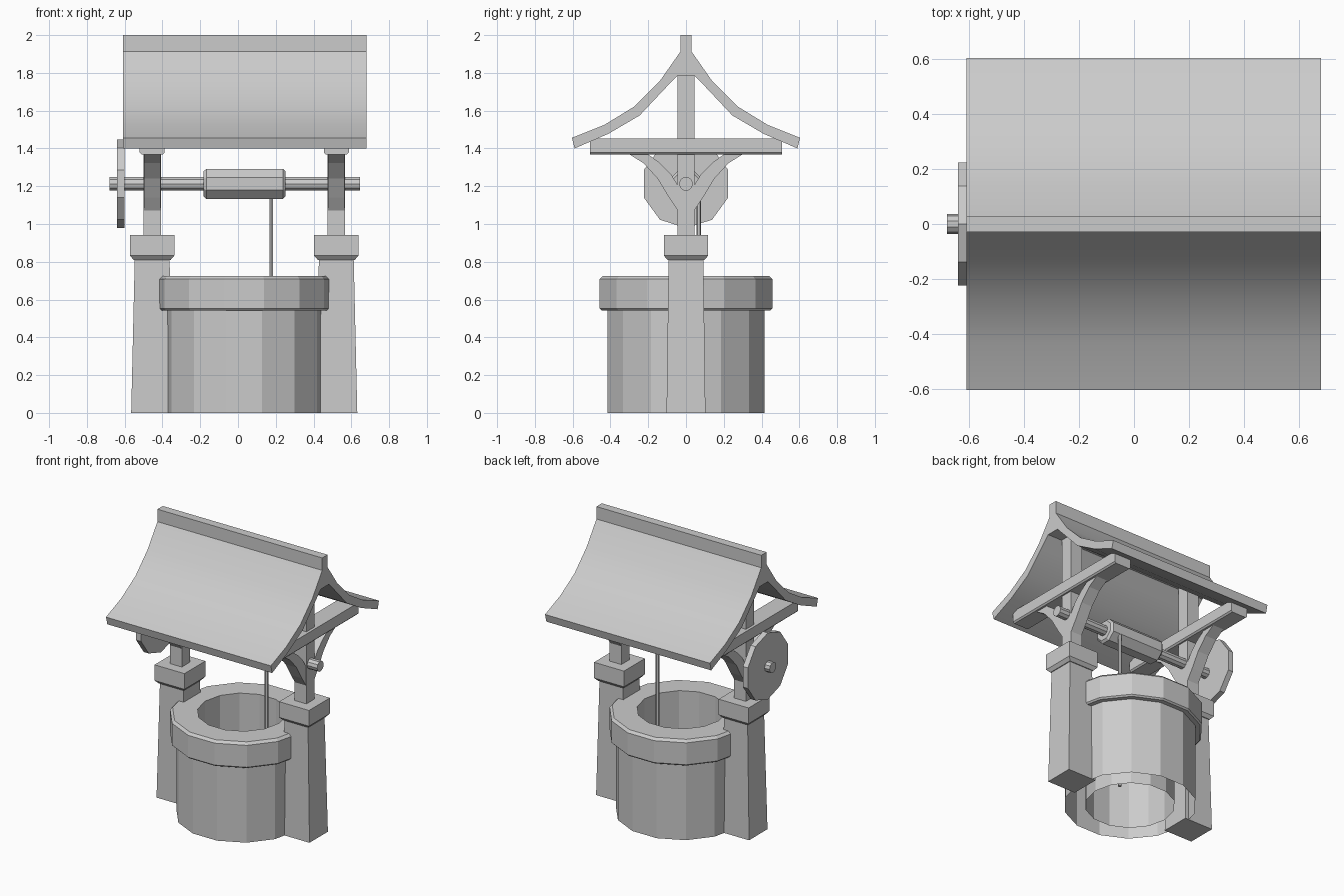
import bpy, bmesh, math
from mathutils import Matrix, Vector

if "Cube" in bpy.data.objects:
    bpy.data.objects.remove(bpy.data.objects["Cube"])

CX = 0.033          # centre line of the well
PX = 0.4875         # pillar offset from the centre line


def finish(name, bm, smooth=False):
    bmesh.ops.remove_doubles(bm, verts=bm.verts, dist=1e-5)
    bmesh.ops.recalc_face_normals(bm, faces=bm.faces)
    me = bpy.data.meshes.new(name)
    bm.to_mesh(me)
    bm.free()
    ob = bpy.data.objects.new(name, me)
    bpy.context.collection.objects.link(ob)
    if smooth:
        bpy.context.view_layer.objects.active = ob
        ob.select_set(True)
        bpy.ops.object.shade_smooth_by_angle(angle=math.radians(30))
        ob.select_set(False)
    return ob


def rings(name, loops):
    """Bridge successive closed loops of points and cap both ends."""
    bm = bmesh.new()
    vs = [[bm.verts.new(p) for p in loop] for loop in loops]
    n = len(vs[0])
    for a, b in zip(vs, vs[1:]):
        for i in range(n):
            j = (i + 1) % n
            bm.faces.new((a[i], a[j], b[j], b[i]))
    bm.faces.new(vs[0])
    bm.faces.new(vs[-1])
    return finish(name, bm)


def square_stack(name, cx, levels):
    """Square-section solid from (half_x, half_y, z) levels."""
    return rings(name, [[(cx + sx * hx, sy * hy, z) for sx, sy in
                         ((-1, -1), (1, -1), (1, 1), (-1, 1))] for hx, hy, z in levels])


def x_rod(name, levels, sides, turn, z=1.213):
    """Turned solid along x from (x, radius) levels."""
    angs = [turn + 2 * math.pi * i / sides for i in range(sides)]
    return rings(name, [[(x, r * math.cos(a), z + r * math.sin(a)) for a in angs]
                        for x, r in levels])


def x_prism(name, profile, x0, x1, smooth=False):
    """Extrude a (y, z) outline along x."""
    bm = bmesh.new()
    f = bm.faces.new([bm.verts.new((x0, y, z)) for y, z in profile])
    g = bmesh.ops.extrude_face_region(bm, geom=[f])["geom"]
    bmesh.ops.translate(bm, verts=[v for v in g if isinstance(v, bmesh.types.BMVert)],
                        vec=(x1 - x0, 0, 0))
    return finish(name, bm, smooth)


# Well wall: one lathed profile with a thicker rim, open underneath
profile = [(0.29, 0), (0.29, 0.725), (0.452, 0.725), (0.469, 0.708),
           (0.469, 0.553), (0.459, 0.543), (0.427, 0.543), (0.427, 0)]
bm = bmesh.new()
pts = [bm.verts.new((r, 0, z)) for r, z in profile]
edges = [bm.edges.new(e) for e in zip(pts, pts[1:])]
bmesh.ops.spin(bm, geom=pts + edges, cent=(0, 0, 0), axis=(0, 0, 1),
               angle=2 * math.pi, steps=14, use_merge=True)
bmesh.ops.translate(bm, verts=bm.verts, vec=(CX, 0, 0))
finish("well_wall", bm)

# Pillars, posts, beams and curved braces on both sides
brace = [(0.31, 1.375), (0.225, 1.322), (0.15, 1.24), (0.09, 1.14), (0.04, 1.065),
         (0.04, 1.20), (0.08, 1.265), (0.14, 1.325), (0.21, 1.375)]
for side, s in (("left", -1), ("right", 1)):
    x = CX + s * PX
    square_stack(side + "_pillar", x, [(0.111, 0.103, 0), (0.092, 0.092, 0.82)])
    square_stack(side + "_pillar_cap", x, [(0.098, 0.098, 0.81), (0.117, 0.117, 0.832),
                                           (0.117, 0.117, 0.943)])
    square_stack(side + "_post", x, [(0.046, 0.045, 0.94), (0.046, 0.045, 1.787)])
    square_stack(side + "_cross_beam", x, [(0.056, 0.507, 1.368), (0.066, 0.507, 1.378),
                                           (0.066, 0.507, 1.453)])
    for end, e in (("front", -1), ("back", 1)):
        x_prism(f"{side}_{end}_brace", [(e * y, z) for y, z in brace], x - 0.043, x + 0.043)

# Swept roof with a raised ridge
top = [(0.03, 2.0), (0.03, 1.912), (0.14, 1.755), (0.275, 1.621), (0.432, 1.525), (0.604, 1.456)]
under = [(0.59, 1.40), (0.41, 1.478), (0.245, 1.575), (0.118, 1.71), (0.046, 1.785)]
half = top + under
x_prism("roof", half + [(-y, z) for y, z in reversed(half)], -0.61, 0.68, smooth=True)

# Axle, rope drum and crank wheel
x_rod("axle", [(-0.68, 0.037), (0.645, 0.037)], 10, 0)
x_rod("rope_drum", [(-0.183, 0.07), (-0.168, 0.086), (0.237, 0.086), (0.252, 0.07)],
      8, math.pi / 8)
x_rod("crank_wheel", [(-0.641, 0.235), (-0.602, 0.235)], 10, math.pi / 10)

# Rope hanging into the well
bm = bmesh.new()
bmesh.ops.create_cone(bm, cap_ends=True, segments=6, radius1=0.012, radius2=0.012,
                      depth=1.15, matrix=Matrix.Translation((0.176, 0.067, 0.635)))
finish("rope", bm)
